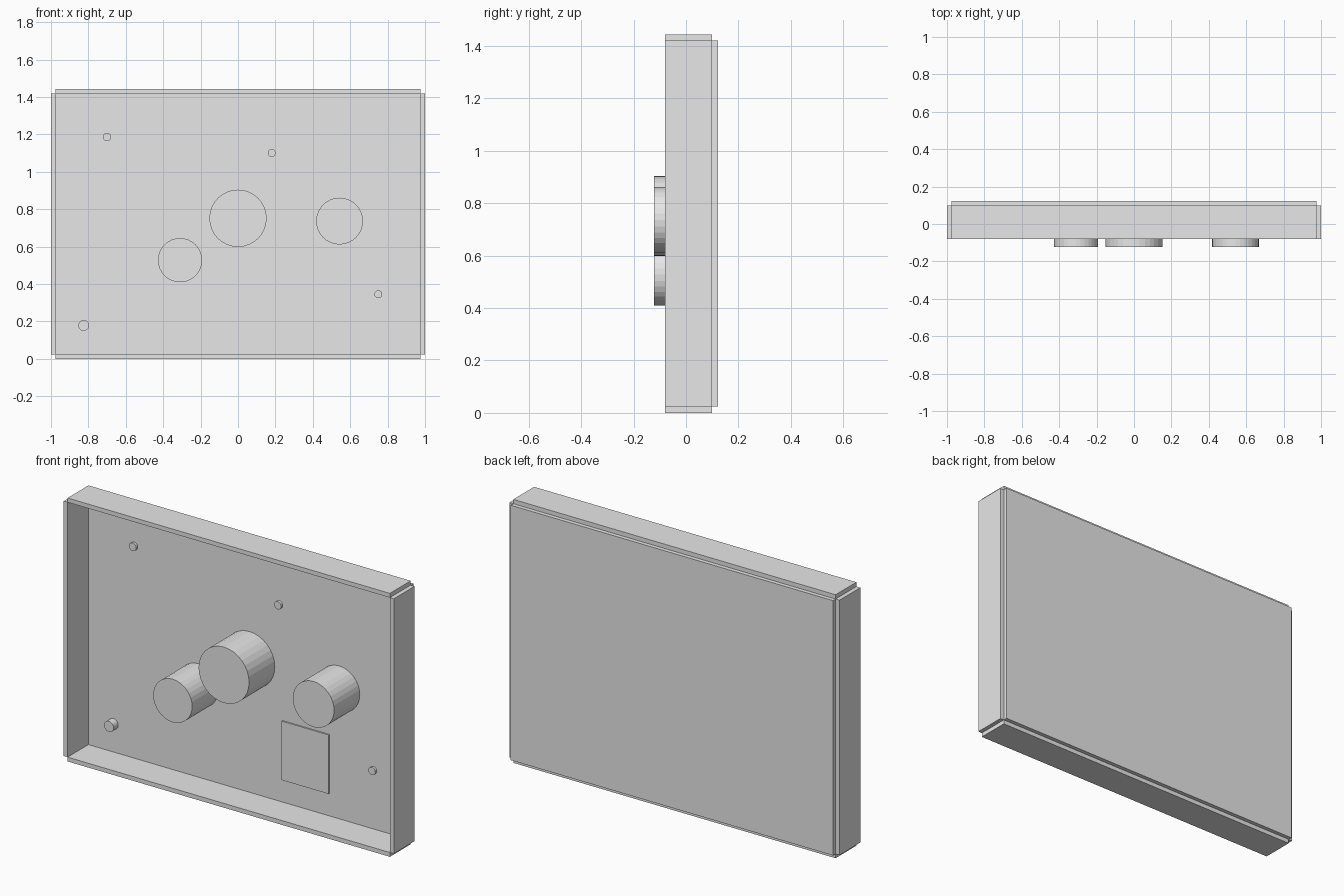
import bpy, math

if "Cube" in bpy.data.objects:
    bpy.data.objects.remove(bpy.data.objects["Cube"])

T = 0.0235           # panel thickness
W, H = 1.0, 1.443    # half width, full height
Y0, Y1 = -0.08, 0.10  # front rim and inner back face

grey = bpy.data.materials.new("light_grey")
grey.diffuse_color = (0.8, 0.8, 0.8, 1)
grey.use_nodes = True
grey.node_tree.nodes["Principled BSDF"].inputs["Base Color"].default_value = grey.diffuse_color


def box(name, x0, x1, y0, y1, z0, z1):
    bpy.ops.mesh.primitive_cube_add(
        size=1, location=((x0 + x1) / 2, (y0 + y1) / 2, (z0 + z1) / 2))
    ob = bpy.context.object
    ob.name = name
    ob.scale = (x1 - x0, y1 - y0, z1 - z0)
    ob.data.materials.append(grey)


def peg(name, x, z, r, front):
    bpy.ops.mesh.primitive_cylinder_add(
        vertices=32, radius=r, depth=Y1 - front,
        location=(x, (front + Y1) / 2, z), rotation=(math.pi / 2, 0, 0))
    ob = bpy.context.object
    ob.name = name
    ob.data.materials.append(grey)


# Shallow tray: back panel and four separate walls with open corners
box("back_panel", -W + T, W - T, Y1, Y1 + 0.0225, T, H - T)
box("left_wall", -W, -W + T, Y0, Y1, T, H - T)
box("right_wall", W - T, W, Y0, Y1, T, H - T)
box("bottom_wall", -W + T, W - T, Y0, Y1, 0, T)
box("top_wall", -W + T, W - T, Y0, Y1, H - T, H)

# Thin plate on the back panel
box("thin_plate", 0.20, 0.485, Y1 - 0.008, Y1, 0.147, 0.47)

# Large round posts projecting past the rim
peg("centre_post", 0.0, 0.751, 0.153, -0.1225)
peg("left_post", -0.31, 0.527, 0.118, -0.1225)
peg("right_post", 0.543, 0.736, 0.125, -0.1225)

# Small pegs
peg("upper_left_peg", -0.70, 1.185, 0.022, 0.087)
peg("upper_right_peg", 0.18, 1.10, 0.021, 0.087)
peg("lower_right_peg", 0.75, 0.345, 0.021, 0.087)
peg("lower_left_peg", -0.825, 0.178, 0.029, 0.06)
